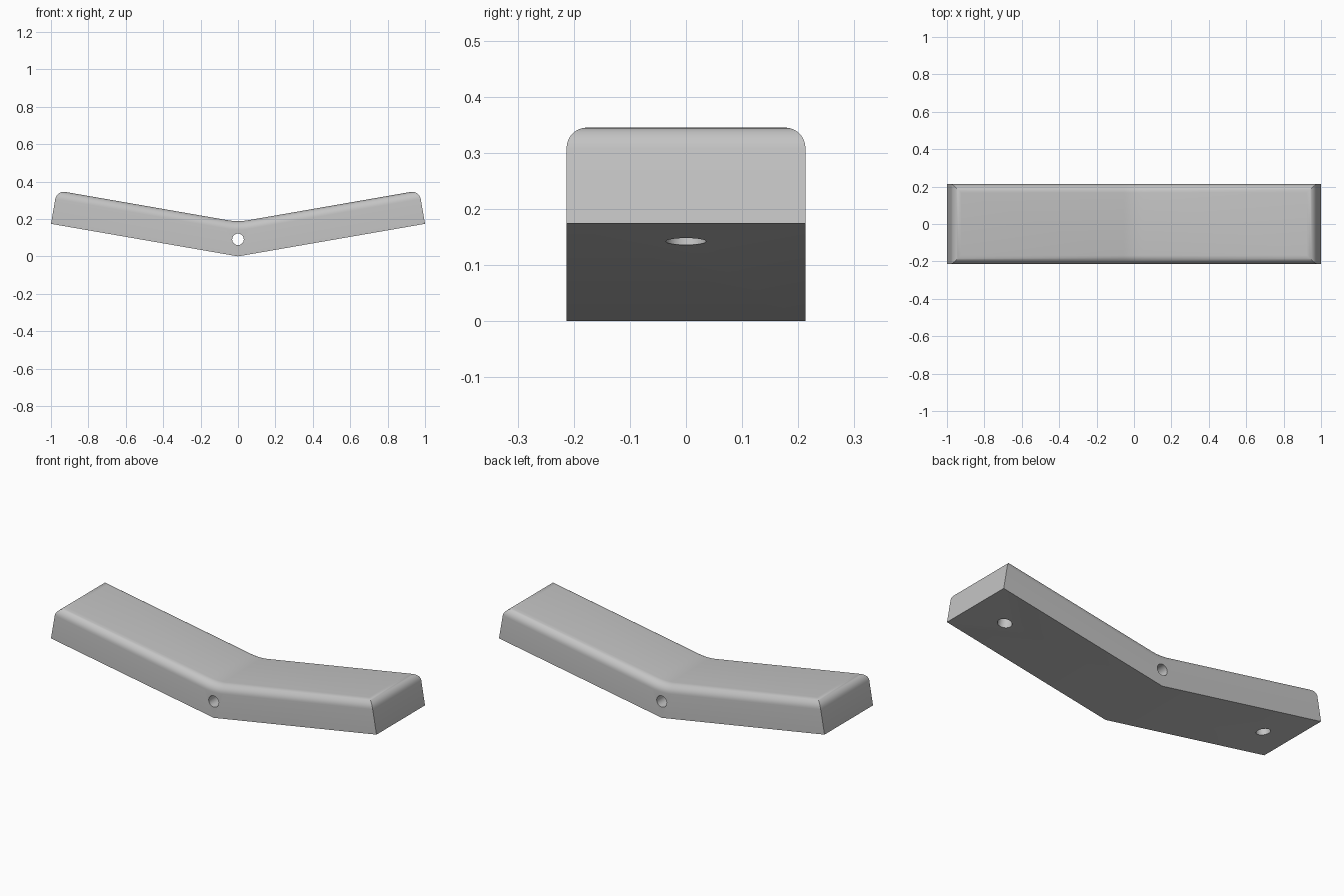
import bpy, bmesh
from math import sin, cos, atan, pi
from mathutils import Vector, Matrix

cube = bpy.data.objects.get("Cube")
if cube:
    bpy.data.objects.remove(cube, do_unlink=True)

RISE = 0.174            # height of the lower end corners
SLOPE = atan(RISE)
THICK = 0.181
HALF_WIDTH = 0.213
ROUND = 0.046
FILLET = 0.055          # tangent length of the valley fillet

grey = bpy.data.materials.new("light_grey")
grey.use_nodes = True
grey_value = (0.55, 0.55, 0.55, 1)
grey.diffuse_color = grey_value
grey.node_tree.nodes["Principled BSDF"].inputs["Base Color"].default_value = grey_value

# Bent bar profile: sharp underside, filleted valley on top
valley = THICK / cos(SLOPE)
radius = FILLET * cos(SLOPE) / sin(SLOPE) * 1.0
centre_z = valley + radius / cos(SLOPE)
steps = 8
arc = [(radius * sin(a), centre_z - radius * cos(a))
       for a in (SLOPE * (1 - 2 * i / steps) for i in range(steps + 1))]
tip = (1 - THICK * sin(SLOPE), RISE + THICK * cos(SLOPE))
profile = [(0, 0), (1, RISE), tip, *arc, (-tip[0], tip[1]), (-1, RISE)]

bm = bmesh.new()
front = bm.faces.new([bm.verts.new((x, -HALF_WIDTH, z)) for x, z in profile])
ext = bmesh.ops.extrude_face_region(bm, geom=[front])
bmesh.ops.translate(bm, vec=(0, 2 * HALF_WIDTH, 0),
                    verts=[v for v in ext["geom"] if isinstance(v, bmesh.types.BMVert)])
bmesh.ops.recalc_face_normals(bm, faces=bm.faces)

# Round the outline of the upper surface
top = {f for f in bm.faces if f.normal.z > 0.9}
rim = [e for e in bm.edges if sum(f in top for f in e.link_faces) == 1]
bmesh.ops.bevel(bm, geom=rim, offset=ROUND, offset_type='OFFSET', segments=8,
                profile=0.5, affect='EDGES', clamp_overlap=False)
mesh = bpy.data.meshes.new("bent_bar")
bm.to_mesh(mesh)
bm.free()
mesh.materials.append(grey)
bar = bpy.data.objects.new("bent_bar", mesh)
bpy.context.collection.objects.link(bar)


def drill(name, location, tilt, hole_radius, length):
    """Cut a round hole whose axis is tilted from vertical by a rotation matrix."""
    bpy.ops.mesh.primitive_cylinder_add(vertices=32, radius=hole_radius, depth=length,
                                        location=location, rotation=tilt.to_euler())
    cutter = bpy.context.object
    cutter.name = name
    cutter.data.materials.append(grey)
    cutter.hide_render = True
    cutter.hide_set(True)
    cut = bar.modifiers.new(name, 'BOOLEAN')
    cut.object = cutter
    cut.operation = 'DIFFERENCE'
    cut.solver = 'EXACT'


# Pivot hole through the bend, and a blind screw hole under each arm
drill("pivot_hole_cutter", (0, 0, 0.091), Matrix.Rotation(pi / 2, 3, 'X'), 0.031, 1)
for side, label in ((1, "left"), (-1, "right")):
    drill(label + "_screw_hole_cutter", (side * 0.815, 0, 0.815 * RISE),
          Matrix.Rotation(-side * SLOPE, 3, 'Y'), 0.036, 0.2)

# Apply the cuts, drop the cutters and smooth the rounded surfaces
bpy.ops.object.select_all(action='DESELECT')
bar.select_set(True)
bpy.context.view_layer.objects.active = bar
for modifier in list(bar.modifiers):
    cutter = modifier.object
    bpy.ops.object.modifier_apply(modifier=modifier.name)
    bpy.data.objects.remove(cutter, do_unlink=True)
bpy.ops.object.shade_smooth_by_angle(angle=pi / 6)
